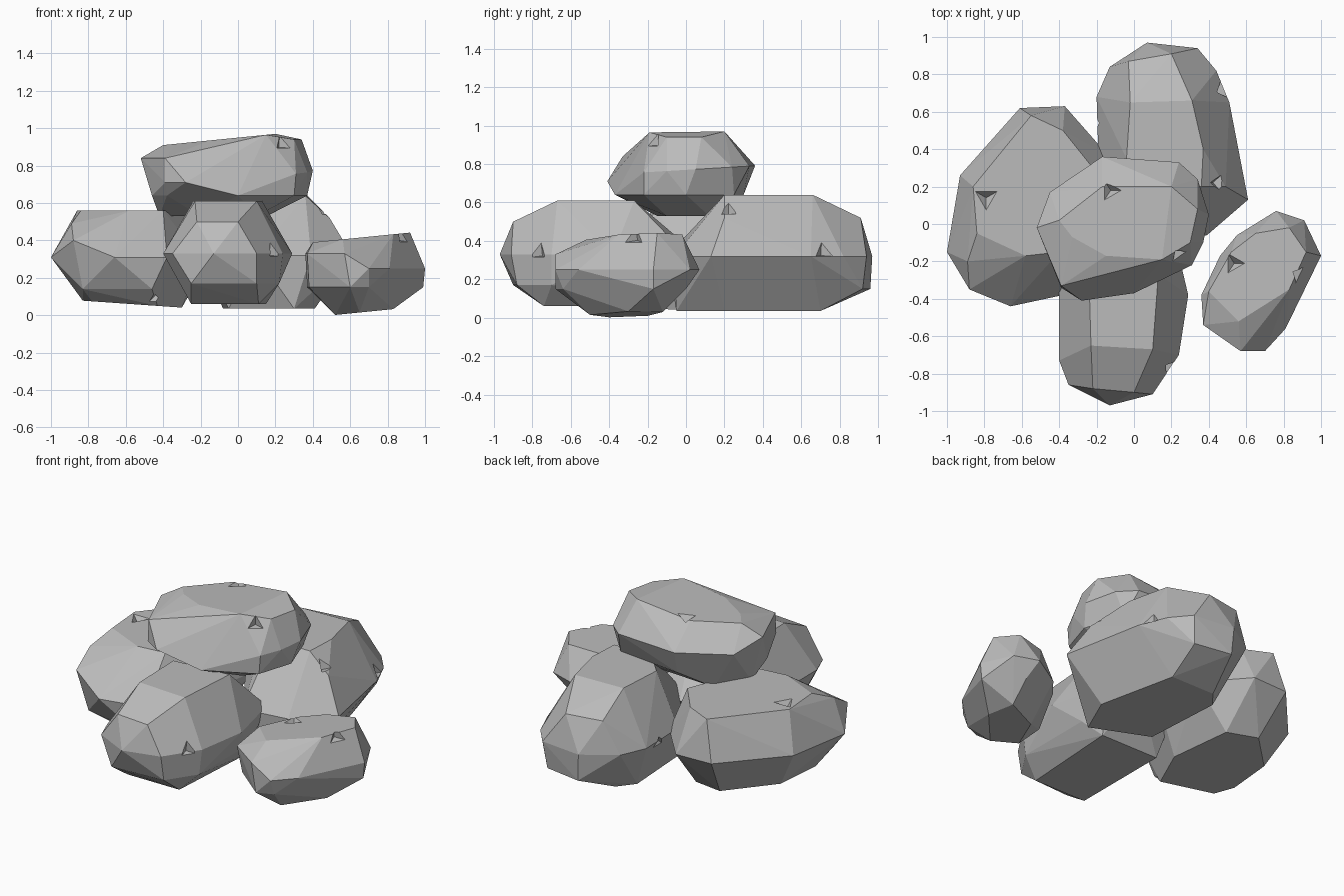
import bpy
import bmesh
from mathutils import Vector

default_cube = bpy.data.objects.get("Cube")
if default_cube:
    bpy.data.objects.remove(default_cube, do_unlink=True)

# Single grey stone colour
stone = bpy.data.materials.new("grey_stone")
stone.use_nodes = True
stone_colour = (0.5, 0.5, 0.5, 1.0)
stone.diffuse_color = stone_colour
shader = next(n for n in stone.node_tree.nodes if n.type == "BSDF_PRINCIPLED")
shader.inputs["Base Color"].default_value = stone_colour
shader.inputs["Roughness"].default_value = 0.9


def contour(height, outline, slope_x=0.0, slope_y=0.0):
    """Lay a plan outline on a level or gently tilted plane."""
    return [Vector((x, y, height + slope_x * x + slope_y * y)) for x, y in outline]


def add_object(name, bm):
    mesh = bpy.data.meshes.new(name)
    bm.to_mesh(mesh)
    bm.free()
    mesh.materials.append(stone)
    obj = bpy.data.objects.new(name, mesh)
    bpy.context.scene.collection.objects.link(obj)
    return obj


def chip(rock, target, size):
    """Knock a shallow three-sided nick out of the rock surface."""
    found, spot, normal, _ = rock.closest_point_on_mesh(Vector(target))
    bm = bmesh.new()
    bmesh.ops.create_cone(bm, cap_ends=True, segments=3, radius1=0.0,
                          radius2=size, depth=size * 0.7)
    turn = normal.to_track_quat("Z", "Y")
    for v in bm.verts:
        v.co = turn @ v.co + spot
    bmesh.ops.remove_doubles(bm, verts=bm.verts, dist=0.0001)
    bmesh.ops.recalc_face_normals(bm, faces=bm.faces)
    cutter = add_object("chip_cutter", bm)
    cutter.hide_render = True
    cut = rock.modifiers.new("chip", "BOOLEAN")
    cut.operation = "DIFFERENCE"
    cut.solver = "EXACT"
    cut.object = cutter
    bpy.context.view_layer.update()
    graph = bpy.context.evaluated_depsgraph_get()
    carved = bpy.data.meshes.new_from_object(rock.evaluated_get(graph))
    rock.modifiers.clear()
    rock.data = carved
    bpy.data.objects.remove(cutter, do_unlink=True)
    bpy.context.view_layer.update()


def make_rock(name, contours, chips=()):
    """Wrap stacked contours in a faceted convex shell, then chip it."""
    bm = bmesh.new()
    for ring in contours:
        for point in ring:
            bm.verts.new(point)
    hull = bmesh.ops.convex_hull(bm, input=bm.verts)
    spare = {g for g in hull["geom_interior"] + hull["geom_unused"]
             if isinstance(g, bmesh.types.BMVert)}
    bmesh.ops.delete(bm, geom=list(spare), context="VERTS")
    bmesh.ops.dissolve_limit(bm, angle_limit=0.05, verts=bm.verts, edges=bm.edges)
    bmesh.ops.recalc_face_normals(bm, faces=bm.faces)
    rock = add_object(name, bm)
    bpy.context.view_layer.update()
    for target, size in chips:
        chip(rock, target, size)
    return rock


# Wide rock on the model's right
make_rock("right_rock", [
    contour(0.31, [(-1, -.15), (-.93, .26), (-.61, .62), (-.37, .63), (-.15, .38),
                   (-.2, 0), (-.38, -.38), (-.66, -.44)]),
    contour(0.4, [(-.88, -.35)]),
    contour(0.49, [(-.89, -.2)]),
    contour(0.56, [(-.86, .2), (-.84, -.05), (-.58, -.17), (-.4, -.15),
                   (-.22, .3), (-.38, .5), (-.55, .58)]),
    contour(0.14, [(-.83, -.3), (-.46, -.37)]),
    contour(0.02, [(-.83, -.1), (-.8, .2), (-.55, .45), (-.35, .4),
                   (-.3, 0), (-.43, -.28), (-.78, -.22)], slope_x=-.07),
], chips=[((-.79, .14, .56), .13), ((-.43, -.33, .08), .08)])

# Long rock reaching forward
make_rock("front_rock", [
    contour(0.33, [(-.4, -.3), (-.4, -.73), (-.35, -.86), (-.13, -.97), (.1, -.91),
                   (.24, -.7), (.29, -.38), (.2, 0), (0, .06), (-.3, 0)]),
    contour(0.5, [(-.22, -.88), (0, -.9)]),
    contour(0.61, [(-.23, -.65), (-.24, -.3), (.13, -.27), (.1, -.67)]),
    contour(0.17, [(-.25, -.9), (.1, -.88), (.22, -.7), (.22, -.2)]),
    contour(0.06, [(-.25, -.74), (.11, -.74), (.15, -.1), (-.25, -.1)]),
], chips=[((.21, -.78, .35), .11)])

# Largest rock, lying toward the back
make_rock("back_rock", [
    contour(0.32, [(-.2, .68), (-.13, .84), (.07, .97), (.34, .94), (.44, .82),
                   (.51, .65), (.61, .13), (.39, -.06), (.1, -.1), (-.19, .35)]),
    contour(0.52, [(-.03, .87), (.2, .91), (.49, .2)]),
    contour(0.64, [(-.02, .65), (-.04, .35), (.1, .2), (.36, .2),
                   (.37, .4), (.31, .66)]),
    contour(0.15, [(.08, .96), (.32, .92)]),
    contour(0.035, [(-.08, .6), (0, .7), (.3, .7), (.41, .2), (.3, -.05), (-.05, .1)]),
], chips=[((.48, .72, .35), .11), ((.44, .22, .55), .11), ((-.2, .54, .3), .1)])

# Small separate rock on the model's left
make_rock("left_rock", [
    contour(0.25, [(.7, -.68), (.81, -.56), (1, -.17), (.91, .02), (.76, .07),
                   (.55, -.06), (.46, -.17)]),
    contour(0.33, [(.57, -.68), (.37, -.54), (.36, -.38)]),
    contour(0.35, [(.4, -.36), (.56, -.52), (.83, -.35), (.92, -.15),
                   (.83, -.02), (.65, -.05), (.52, -.15)], slope_x=.1),
    contour(0.15, [(.38, -.5), (.6, -.68), (.7, -.64), (.37, -.4), (.99, -.17),
                   (.8, 0)]),
    contour(-.05, [(.52, -.4), (.65, -.5), (.83, -.3), (.8, -.12), (.6, -.2)],
            slope_x=.1),
], chips=[((.53, -.21, .42), .12), ((.88, -.27, .42), .11)])

# Rock balanced on top of the pile
make_rock("top_rock", [
    contour(0.77, [(-.45, .17), (-.17, .36), (.24, .33), (.34, .24),
                   (.4, .05), (.37, -.1), (.31, -.22), (.08, -.28)], slope_y=.06),
    contour(0.84, [(-.52, -.02), (-.39, -.33)]),
    contour(0.71, [(-.28, -.41), (-.39, -.34)]),
    contour(0.95, [(-.4, .02), (-.17, .2), (.2, .2), (.15, -.19), (-.15, -.17),
                   (-.33, -.07)], slope_x=.1),
    contour(0.94, [(.34, .08), (.3, -.1)]),
    contour(0.64, [(-.46, -.15), (-.38, -.28), (0, -.37), (.3, -.22),
                   (.37, 0), (.28, .25), (-.15, .3)]),
    contour(0.53, [(-.42, -.05), (-.2, -.15), (.1, -.1), (.15, .12), (-.3, .15)]),
], chips=[((-.13, .18, .95), .12), ((.22, -.14, .9), .1)])
